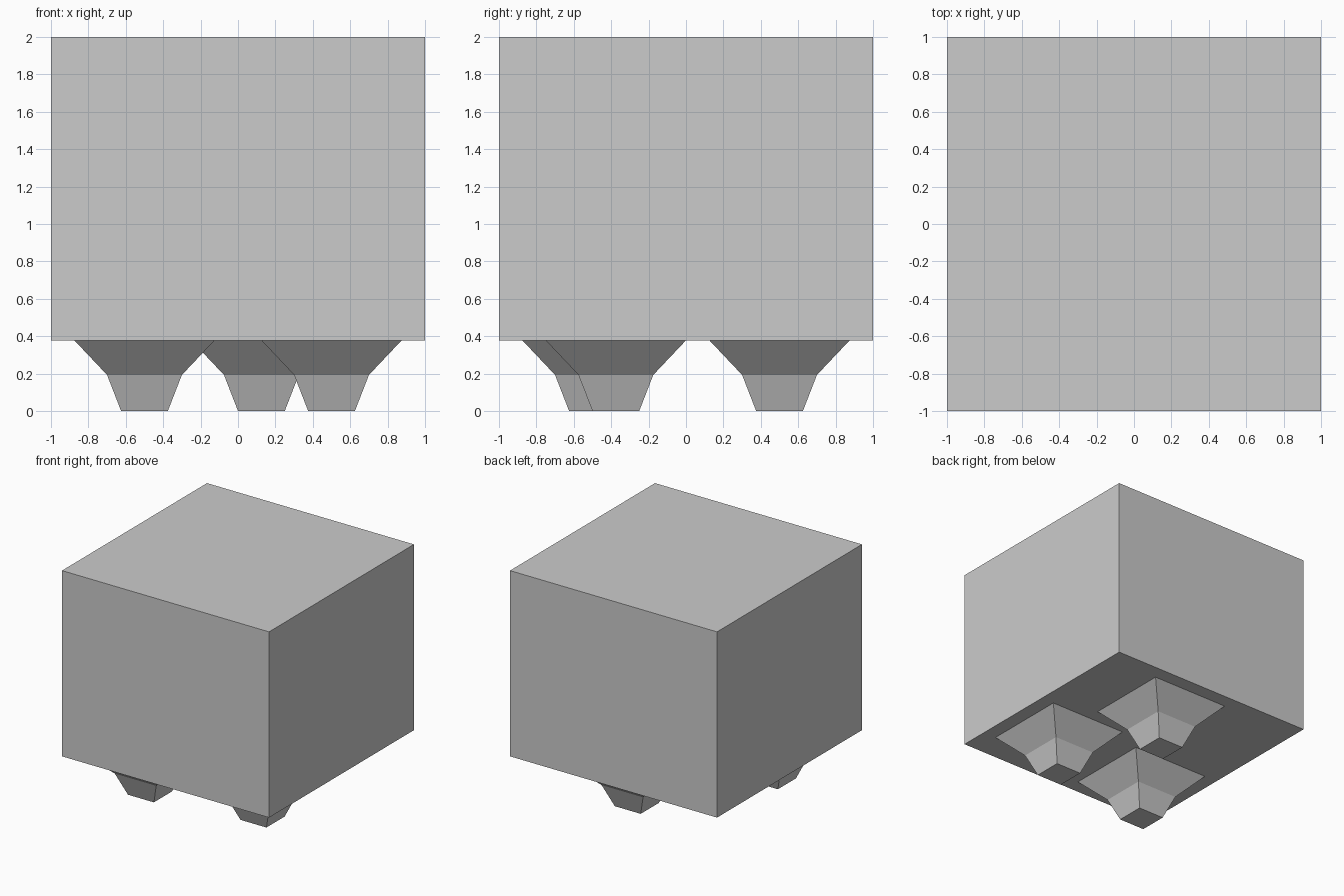
import bpy, bmesh

if "Cube" in bpy.data.objects:
    bpy.data.objects.remove(bpy.data.objects["Cube"])

BODY_Z = 0.378
# (half width, height) from the sole up to the body
FOOT_PROFILE = [(0.125, 0.0), (0.2, 0.193), (0.375, BODY_Z)]


def square_loft(name, profile, x=0, y=0):
    """Closed solid made of stacked square sections."""
    bm = bmesh.new()
    rings = [[bm.verts.new((sx * h, sy * h, z))
              for sx, sy in ((-1, -1), (1, -1), (1, 1), (-1, 1))]
             for h, z in profile]
    for low, high in zip(rings, rings[1:]):
        for i in range(4):
            j = (i + 1) % 4
            bm.faces.new((low[i], low[j], high[j], high[i]))
    bm.faces.new(rings[0][::-1])
    bm.faces.new(rings[-1])
    mesh = bpy.data.meshes.new(name)
    bm.to_mesh(mesh)
    bm.free()
    obj = bpy.data.objects.new(name, mesh)
    obj.location = (x, y, 0)
    bpy.context.collection.objects.link(obj)
    return obj


# Main block
square_loft("body", [(1, BODY_Z), (1, 2)])

# Three stepped, tapering feet
for name, x, y in (("foot_front_left", -0.5, -0.5),
                   ("foot_front_right", 0.5, -0.375),
                   ("foot_back", 0.125, 0.5)):
    square_loft(name, FOOT_PROFILE, x, y)
